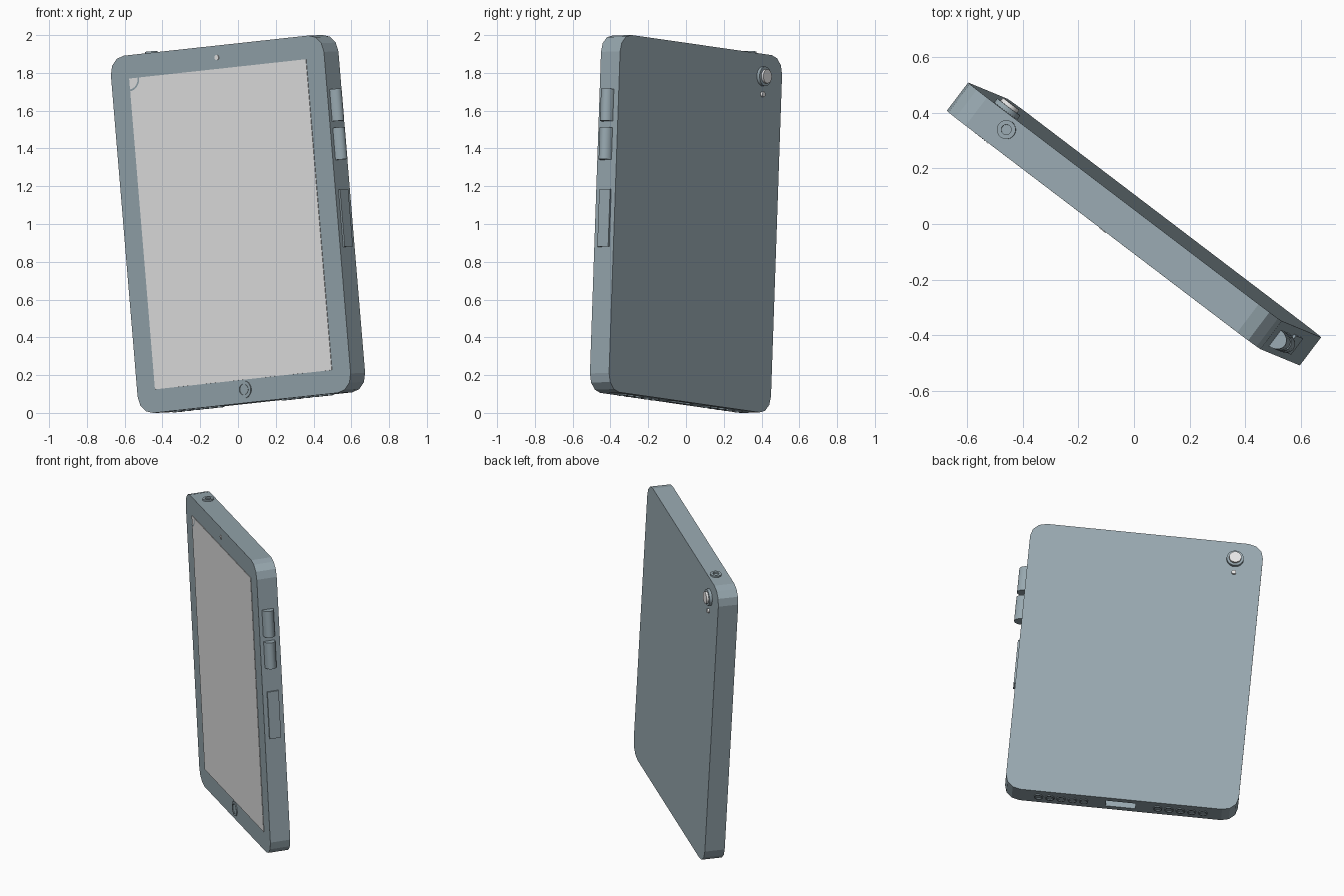
import bpy, bmesh, math
from mathutils import Matrix, Vector

if "Cube" in bpy.data.objects:
    bpy.data.objects.remove(bpy.data.objects["Cube"], do_unlink=True)

# Tablet size and leaning pose: built upright, front at -y, then posed
HALF_W, HALF_H, DEPTH, CORNER = 0.711, 0.9495, 0.127, 0.095
FRONT, BACK = -DEPTH / 2, DEPTH / 2
right = Vector((0.793, -0.603, 0.0866)).normalized()
up = Vector((-0.0817, 0.0335, 0.996))
up = (up - right * up.dot(right)).normalized()
back = up.cross(right)
POSE = Matrix.Translation((0, 0, 1)) @ Matrix((right, back, up)).transposed().to_4x4()


def material(name, color):
    m = bpy.data.materials.new(name)
    m.use_nodes = True
    m.diffuse_color = (*color, 1)
    m.node_tree.nodes["Principled BSDF"].inputs["Base Color"].default_value = (*color, 1)
    return m


metal = material("blue grey metal", (0.31, 0.39, 0.43))
light = material("light grey glass", (0.8, 0.8, 0.8))


def finish(name, bm, mat, smooth=False):
    """Pose the part and link it as an object."""
    bmesh.ops.recalc_face_normals(bm, faces=bm.faces)
    bm.transform(POSE)
    mesh = bpy.data.meshes.new(name)
    bm.to_mesh(mesh)
    bm.free()
    mesh.materials.append(mat)
    obj = bpy.data.objects.new(name, mesh)
    bpy.context.collection.objects.link(obj)
    if smooth:
        bpy.ops.object.select_all(action='DESELECT')
        obj.select_set(True)
        bpy.context.view_layer.objects.active = obj
        bpy.ops.object.shade_smooth_by_angle(angle=math.radians(35))
    return obj


def box_mesh(center, size):
    bm = bmesh.new()
    bmesh.ops.create_cube(bm, size=1)
    bm.transform(Matrix.Translation(center) @ Matrix.Diagonal((*size, 1)))
    return bm


def disc(name, base, direction, radius, height, mat, hole=0):
    """Short cylinder, or a ring when hole is set, standing on a body face."""
    bm = bmesh.new()
    n = 24
    profile = [(hole, 0), (radius, 0), (radius, height), (hole, height)]
    if hole:
        loops = [[bm.verts.new((r * math.cos(math.tau * i / n), r * math.sin(math.tau * i / n), h))
                  for i in range(n)] for r, h in profile]
        for k in range(4):
            a, b = loops[k], loops[(k + 1) % 4]
            for i in range(n):
                j = (i + 1) % n
                bm.faces.new((a[i], a[j], b[j], b[i]))
    else:
        bmesh.ops.create_cone(bm, cap_ends=True, segments=n, radius1=radius, radius2=radius,
                              depth=height, matrix=Matrix.Translation((0, 0, height / 2)))
    turn = Vector((0, 0, 1)).rotation_difference(Vector(direction)).to_matrix().to_4x4()
    bm.transform(Matrix.Translation(base) @ turn)
    return finish(name, bm, mat, True)


# Body slab with rounded corners
bm = box_mesh((0, 0, 0), (2 * HALF_W, DEPTH, 2 * HALF_H))
corners = [e for e in bm.edges if abs(e.verts[0].co.y - e.verts[1].co.y) > DEPTH / 2]
bmesh.ops.bevel(bm, geom=corners, offset=CORNER, segments=3, profile=0.5, affect='EDGES')
body = finish("body", bm, metal)

# Charging port recess in the bottom edge
cutter = finish("port_cutter", box_mesh((0, 0, -HALF_H), (0.18, 0.06, 0.16)), metal)
cutter.hide_render = True
cut = body.modifiers.new("port", 'BOOLEAN')
cut.operation = 'DIFFERENCE'
cut.object = cutter
cut.solver = 'EXACT'
bpy.context.view_layer.objects.active = body
bpy.ops.object.modifier_apply(modifier=cut.name)
bpy.data.objects.remove(cutter, do_unlink=True)

# Screen
SW, SH = 0.59, 0.826
finish("screen", box_mesh((0, FRONT, 0), (2 * SW, 0.006, 2 * SH)), light)

# Curved trim in the upper screen corner
bm = bmesh.new()
arc = []
for i in range(9):
    a = math.pi / 2 * i / 8
    arc.append([bm.verts.new((-SW + r * math.cos(a), FRONT - 0.005, SH - r * math.sin(a)))
                for r in (0.058, 0.068)])
for a, b in zip(arc, arc[1:]):
    bm.faces.new((a[0], a[1], b[1], b[0]))
bmesh.ops.solidify(bm, geom=bm.faces[:], thickness=0.002)
finish("screen_corner_trim", bm, metal)

# Front controls
disc("home_button_ring", (0, FRONT, -0.878), (0, -1, 0), 0.046, 0.006, metal, hole=0.03)
disc("home_button", (0, FRONT, -0.878), (0, -1, 0), 0.027, 0.004, metal)
disc("front_camera", (0, FRONT, 0.886), (0, -1, 0), 0.014, 0.004, light)

# Rear camera and flash
disc("rear_camera_ring", (-0.543, BACK, 0.83), (0, 1, 0), 0.052, 0.018, metal)
disc("rear_camera_lens", (-0.543, BACK, 0.83), (0, 1, 0), 0.037, 0.032, light)
disc("flash", (-0.543, BACK, 0.735), (0, 1, 0), 0.014, 0.012, light)

# Headphone socket on the top edge
disc("headphone_socket", (-0.49, 0.014, HALF_H), (0, 0, 1), 0.034, 0.01, metal, hole=0.018)


# Volume buttons: half-round bars on the side edge
def volume_button(name, height):
    bm = bmesh.new()
    n = 12
    ring = []
    for i in range(n + 1):
        a = math.pi * (i / n - 0.5)
        ring.append(bm.verts.new((HALF_W + 0.045 * math.cos(a), 0.036 * math.sin(a) - 0.005,
                                  height - 0.085)))
    face = bm.faces.new(ring)
    out = bmesh.ops.extrude_face_region(bm, geom=[face])
    top = [v for v in out["geom"] if isinstance(v, bmesh.types.BMVert)]
    bmesh.ops.translate(bm, verts=top, vec=(0, 0, 0.17))
    finish(name, bm, metal, True)


volume_button("volume_up_button", 0.57)
volume_button("volume_down_button", 0.365)

# Card tray cover below the volume buttons
finish("side_tray", box_mesh((HALF_W, 0, -0.03), (0.02, 0.072, 0.305)), metal)

# Two rows of speaker rings along the bottom edge
for side, label in ((-1, "right"), (1, "left")):
    for i in range(5):
        x = side * (0.226 + 0.069 * i)
        disc(f"{label}_speaker_{i + 1}", (x, 0, -HALF_H), (0, 0, -1), 0.028, 0.006, metal, hole=0.02)
